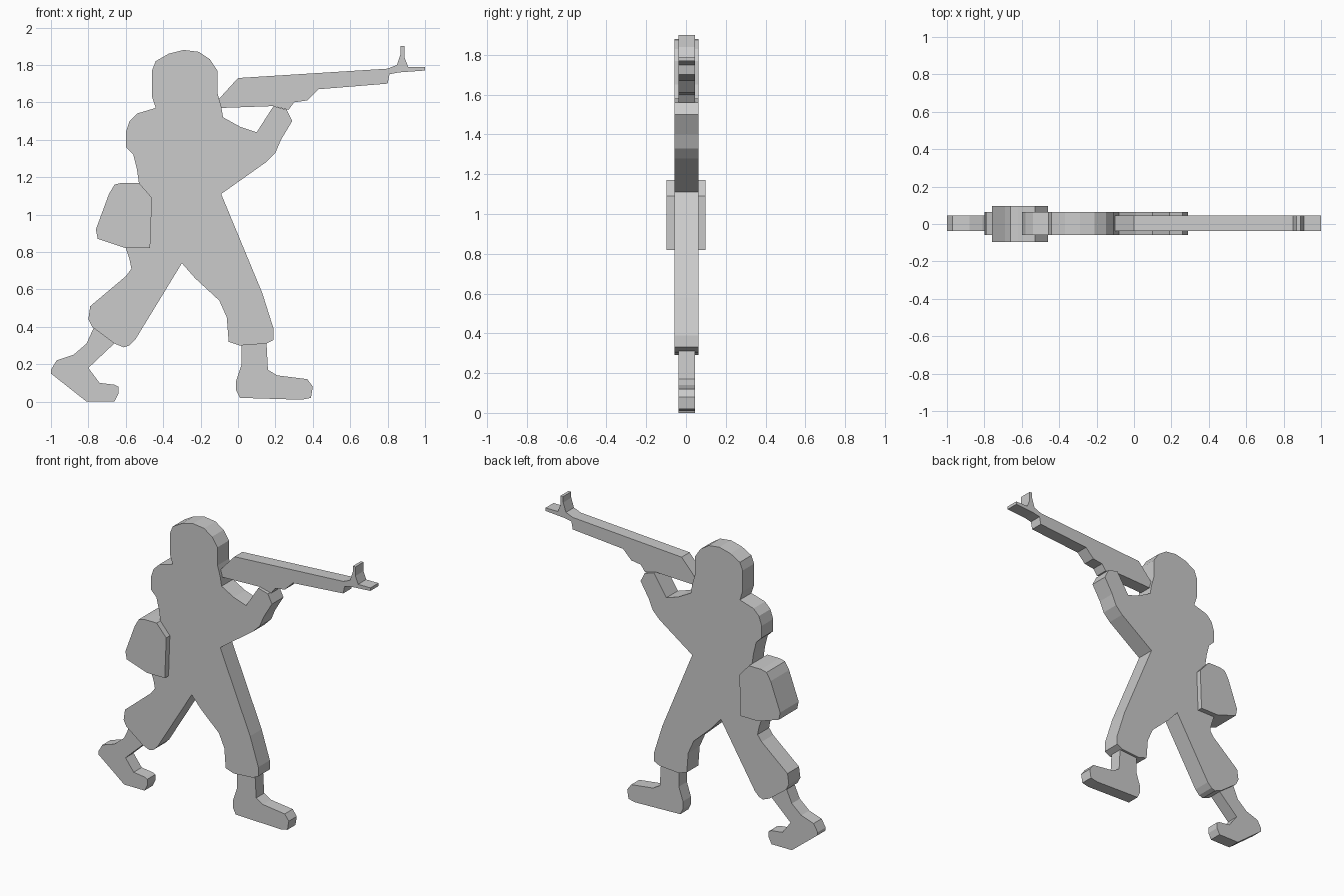
import bpy
import bmesh

# Remove the default object
default_cube = bpy.data.objects.get("Cube")
if default_cube:
    bpy.data.objects.remove(default_cube, do_unlink=True)

# Single plain material shared by every part
grey = bpy.data.materials.new("plain_grey")
grey.use_nodes = True
plain_color = (0.6, 0.6, 0.6, 1)
grey.diffuse_color = plain_color
grey.node_tree.nodes["Principled BSDF"].inputs["Base Color"].default_value = plain_color

# Thickness ranges (front, back) along the depth axis
THICK = (-0.058, 0.063)
THIN = (-0.038, 0.046)
WIDE = (-0.097, 0.097)


def extruded_part(name, outline, depth):
    """Extrude a side outline, given as (x, z) in hundredths, through a depth range."""
    front, back = depth
    bm = bmesh.new()
    corners = [bm.verts.new((x / 100, front, z / 100)) for x, z in outline]
    face = bm.faces.new(corners)
    result = bmesh.ops.extrude_face_region(bm, geom=[face])
    moved = [item for item in result["geom"] if isinstance(item, bmesh.types.BMVert)]
    bmesh.ops.translate(bm, verts=moved, vec=(0, back - front, 0))
    bmesh.ops.recalc_face_normals(bm, faces=bm.faces)
    mesh = bpy.data.meshes.new(name)
    bm.to_mesh(mesh)
    bm.free()
    mesh.materials.append(grey)
    part = bpy.data.objects.new(name, mesh)
    bpy.context.collection.objects.link(part)
    return part


# Body outline, traced clockwise from the back of the neck
head = [
    (-44, 157), (-46, 163), (-46, 177), (-44, 182), (-37, 186), (-29, 188),
    (-21, 187), (-15, 183), (-11, 177), (-11, 165), (-9, 158),
]
arms = [
    (-8, 152), (1, 147), (10, 144), (19, 158), (26, 156), (29, 150),
    (23, 140), (20, 133), (15, 128), (-9, 111),
]
front_trouser = [
    (13, 58), (19, 39), (19, 33), (15, 31), (1, 30), (-5, 32),
    (-6, 45), (-10, 54), (-23, 66), (-30, 74),
]
rear_trouser = [
    (-55, 33), (-58, 30), (-61, 29), (-66, 31), (-78, 40), (-80, 44),
    (-79, 51), (-60, 67), (-57, 71), (-58, 76), (-60, 82),
]
back = [
    (-53, 117), (-54, 124), (-56, 132), (-60, 136), (-60, 144),
    (-58, 150), (-54, 154),
]
extruded_part("body", head + arms + front_trouser + rear_trouser + back, THICK)

# Pack worn at the back of the waist
pack_outline = [
    (-46, 109), (-47, 82), (-60, 82), (-75, 87), (-76, 92),
    (-69, 111), (-66, 116), (-62, 117), (-53, 117),
]
extruded_part("pack", pack_outline, WIDE)

# Rifle: stock and barrel top, front sight with muzzle, then underside
rifle_top = [(-10, 162), (0, 173), (80, 178)]
rifle_sight = [
    (85, 180), (87, 186), (87, 190), (89, 190), (89, 184), (91, 179),
    (100, 179), (100, 177),
]
rifle_underside = [
    (86, 176), (81, 175), (80, 170), (43, 167), (37, 161), (30, 160),
    (27, 156), (19, 158), (-9, 157), (-12, 158),
]
extruded_part("rifle", rifle_top + rifle_sight + rifle_underside, THIN)

# Boots, whose shafts run a little way into the trousers
front_boot = [
    (2, 36), (2, 20), (-1, 11), (-1, 6), (1, 2), (34, 1), (39, 2),
    (40, 8), (37, 12), (21, 14), (16, 17), (15, 36),
]
rear_boot = [
    (-76, 42), (-81, 31), (-88, 25), (-97, 22), (-100, 17), (-100, 15),
    (-81, 0), (-66, 0), (-64, 4), (-64, 8), (-66, 9), (-74, 10),
    (-80, 18), (-62, 35),
]
for boot_name, boot_outline in (("front_boot", front_boot), ("rear_boot", rear_boot)):
    extruded_part(boot_name, boot_outline, THIN)
